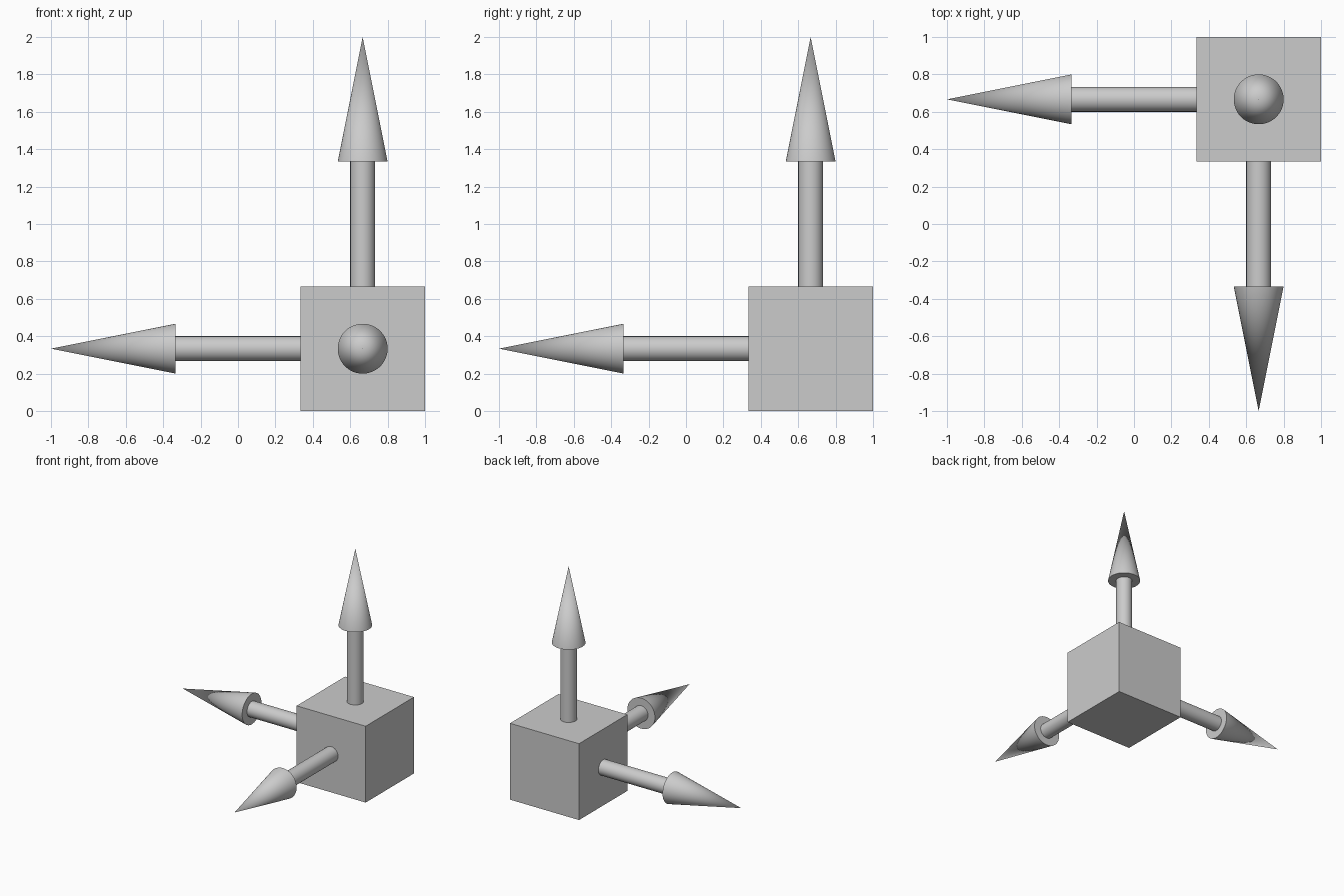
import bpy
from mathutils import Vector

if "Cube" in bpy.data.objects:
    bpy.data.objects.remove(bpy.data.objects["Cube"])

U = 2 / 3                        # cube edge, shaft length and head length
CENTRE = Vector((U, U, U / 2))


def cone(name, r1, r2, start, length, direction):
    """Cylinder or cone that starts at a distance from the cube centre."""
    bpy.ops.mesh.primitive_cone_add(
        vertices=48, radius1=r1, radius2=r2, depth=length,
        location=CENTRE + direction * (start + length / 2),
        rotation=direction.to_track_quat('Z', 'Y').to_euler())
    bpy.context.object.name = name
    bpy.ops.object.shade_smooth_by_angle()


# Cube at the origin of the axes
bpy.ops.mesh.primitive_cube_add(size=U, location=CENTRE)
bpy.context.object.name = "origin_cube"

# One arrow per axis: left, front and up
for label, d in (("left", (-1, 0, 0)), ("front", (0, -1, 0)), ("up", (0, 0, 1))):
    direction = Vector(d)
    cone(label + "_arrow_shaft", U / 10, U / 10, U / 2, U, direction)
    cone(label + "_arrow_head", U / 5, 0, U * 1.5, U, direction)
